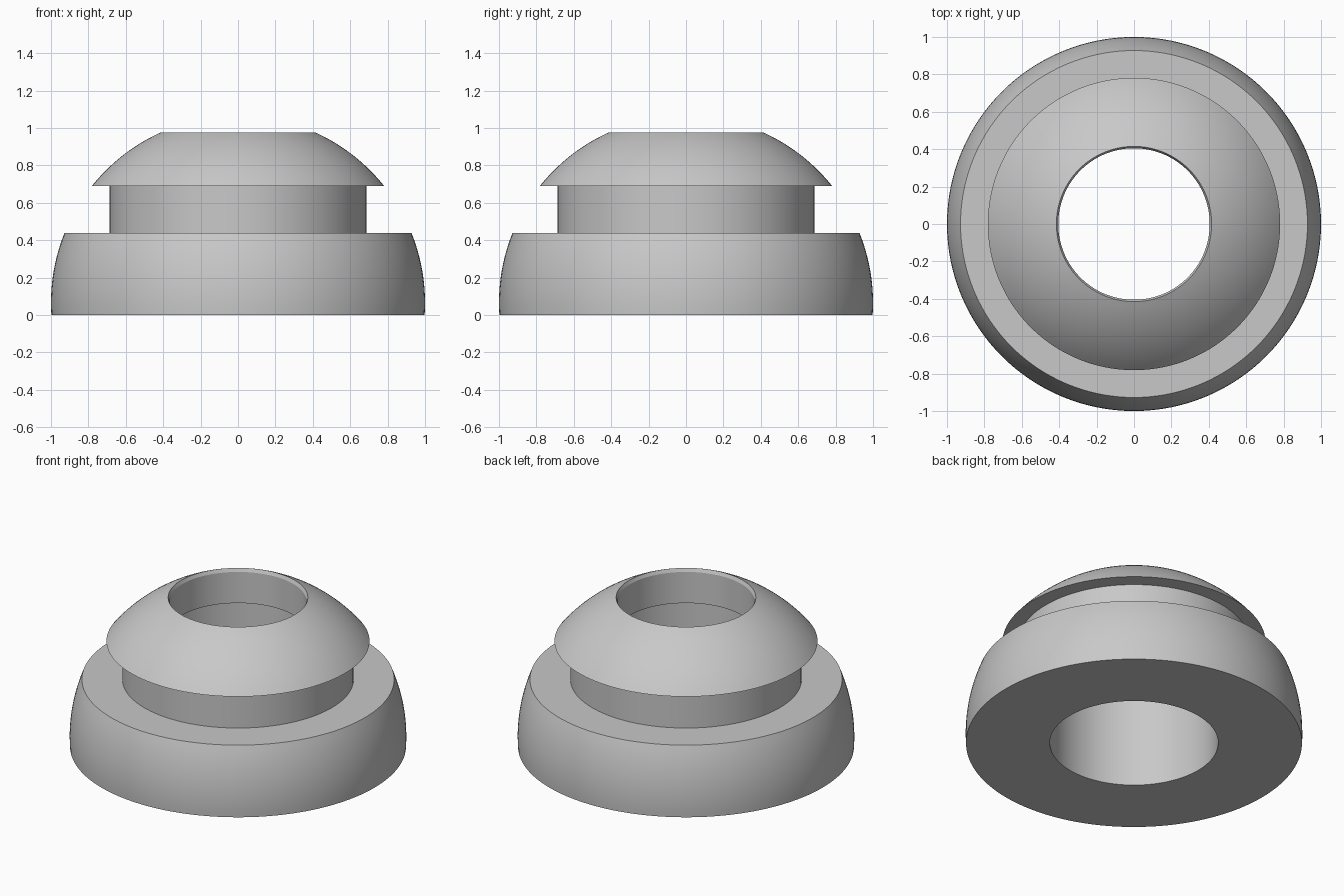
import bpy
import bmesh
from math import asin, cos, radians, sin, sqrt, tau

if "Cube" in bpy.data.objects:
    bpy.data.objects.remove(bpy.data.objects["Cube"], do_unlink=True)

SEGMENTS = 128
CENTRE_Z = 0.066      # centre height of the unit ball that bounds the outline
TOP_RADIUS = 0.415
LIP_Z, SHELF_Z = 0.69, 0.44


def ball_arc(z_low, z_high, steps):
    """Outline points on the unit ball between two heights."""
    a, b = asin(z_low - CENTRE_Z), asin(z_high - CENTRE_Z)
    angles = [a + (b - a) * i / steps for i in range(steps + 1)]
    return [(cos(t), CENTRE_Z + sin(t)) for t in angles]


def revolve(name, profile, material):
    """Turn a closed (radius, height) profile around the z axis."""
    bm = bmesh.new()
    rings = []
    for r, z in profile:
        rings.append([bm.verts.new((r * cos(tau * i / SEGMENTS), r * sin(tau * i / SEGMENTS), z))
                      for i in range(SEGMENTS)])
    for k, ring in enumerate(rings):
        above = rings[(k + 1) % len(rings)]
        for i in range(SEGMENTS):
            j = (i + 1) % SEGMENTS
            bm.faces.new((ring[i], ring[j], above[j], above[i]))
    bmesh.ops.recalc_face_normals(bm, faces=bm.faces)
    mesh = bpy.data.meshes.new(name)
    bm.to_mesh(mesh)
    bm.free()
    mesh.materials.append(material)
    obj = bpy.data.objects.new(name, mesh)
    bpy.context.collection.objects.link(obj)
    bpy.ops.object.select_all(action="DESELECT")
    obj.select_set(True)
    bpy.context.view_layer.objects.active = obj
    bpy.ops.object.shade_smooth_by_angle(angle=radians(15))
    return obj


grey = bpy.data.materials.new("light_grey")
grey.use_nodes = True
colour = (0.58, 0.58, 0.58, 1.0)
grey.diffuse_color = colour
grey.node_tree.nodes["Principled BSDF"].inputs["Base Color"].default_value = colour

top_z = CENTRE_Z + sqrt(1 - TOP_RADIUS ** 2)

# Wide rounded base, then the groove, then the domed lip
profile = ball_arc(0, SHELF_Z, 12)
profile += [(0.687, SHELF_Z), (0.687, LIP_Z)]
profile += ball_arc(LIP_Z, top_z, 14)
# Bore: slightly eased mouth, narrow neck, then wider hole to the bottom
profile += [(0.405, top_z - 0.022), (0.405, 0.75), (0.5, 0.75), (0.5, 0)]

revolve("grommet_body", profile, grey)
